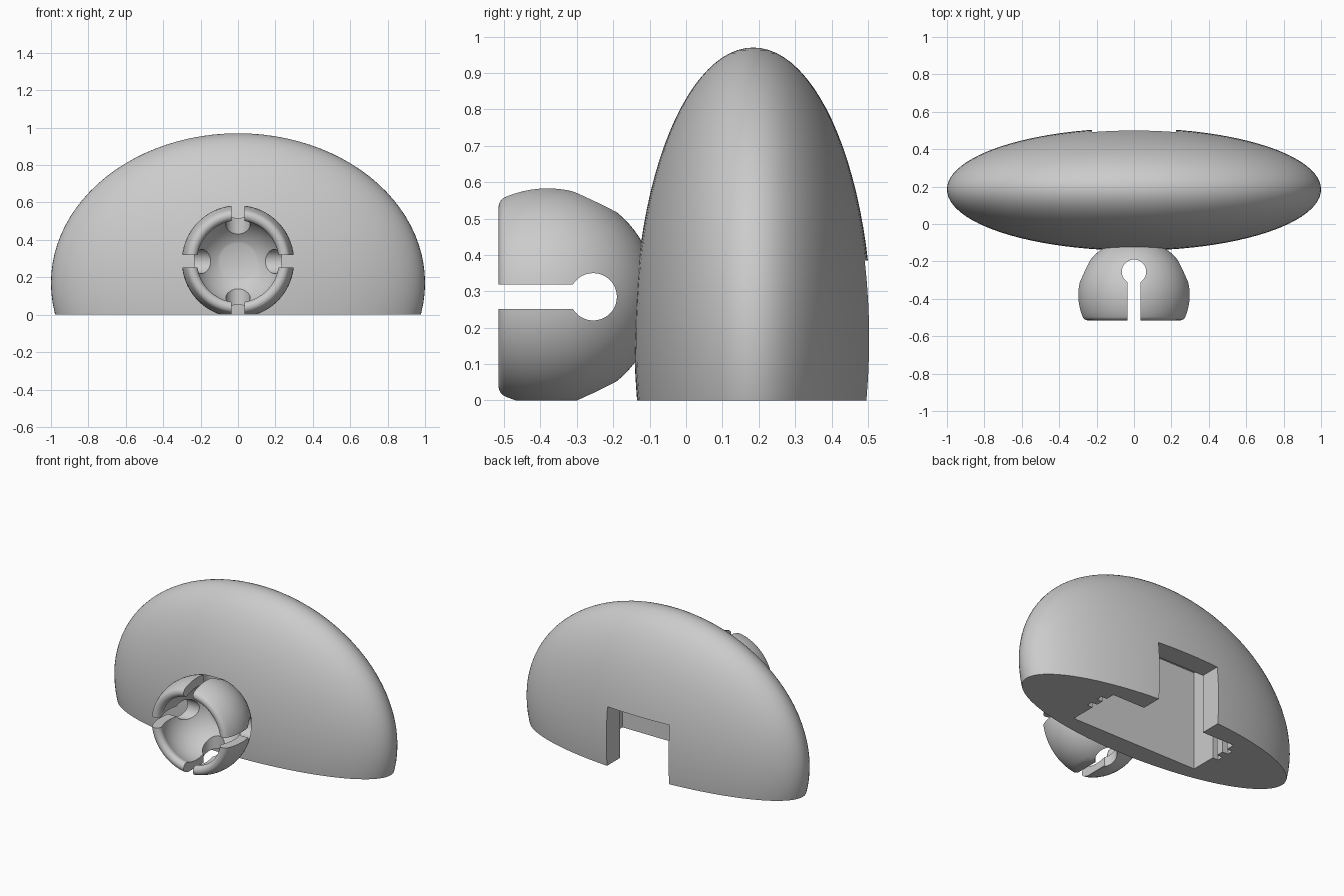
import bpy, bmesh, math
from mathutils import Matrix, Vector

if "Cube" in bpy.data.objects:
    bpy.data.objects.remove(bpy.data.objects["Cube"])

grey = bpy.data.materials.new("plain grey")
grey.diffuse_color = (0.6, 0.6, 0.6, 1)
grey.use_nodes = True
grey.node_tree.nodes["Principled BSDF"].inputs["Base Color"].default_value = grey.diffuse_color

CY, CZ = -0.38, 0.285          # socket centre
R_OUT, R_IN, LIP = 0.30, 0.24, 0.03


def make(name, bm):
    bmesh.ops.recalc_face_normals(bm, faces=bm.faces)
    me = bpy.data.meshes.new(name)
    bm.to_mesh(me)
    bm.free()
    me.materials.append(grey)
    ob = bpy.data.objects.new(name, me)
    bpy.context.collection.objects.link(ob)
    return ob


def box(name, x, y, z):
    bm = bmesh.new()
    mid = Vector([(a + b) / 2 for a, b in (x, y, z)])
    size = Vector([b - a for a, b in (x, y, z)])
    bmesh.ops.create_cube(bm, size=1, matrix=Matrix.Translation(mid) @ Matrix.Diagonal((*size, 1)))
    return make(name, bm)


def rod(name, axis, loc, radius, depth):
    bm = bmesh.new()
    turn = Matrix.Rotation(math.pi / 2, 4, 'Y') if axis == 'X' else Matrix()
    bmesh.ops.create_cone(bm, cap_ends=True, segments=48, radius1=radius, radius2=radius,
                          depth=depth, matrix=Matrix.Translation(loc) @ turn)
    return make(name, bm)


def combine(ob, other, op):
    mod = ob.modifiers.new(op, 'BOOLEAN')
    mod.operation, mod.solver, mod.object = op, 'EXACT', other
    bpy.context.view_layer.objects.active = ob
    bpy.ops.object.modifier_apply(modifier=mod.name)
    bpy.data.objects.remove(other)


# Rounded shell: a flattened ellipsoid
bm = bmesh.new()
bmesh.ops.create_uvsphere(bm, u_segments=96, v_segments=48, radius=1,
                          matrix=Matrix.Translation((0, 0.185, 0.17)) @ Matrix.Diagonal((1, 0.327, 0.8, 1)))
shell = make("shell_with_socket", bm)

# Ball socket: hollow sphere with a rounded lip, revolved about the y axis
lip_mid = R_OUT - LIP
a0 = math.acos(0.105 / lip_mid)             # lip angle from the front axis
a1 = math.pi - math.acos(0.22 / R_IN)       # edge of the flat cavity end
pts = []
for i in range(25):
    a = math.pi + (a0 - math.pi) * i / 24
    pts.append((R_OUT * math.sin(a), -R_OUT * math.cos(a)))
for i in range(1, 12):
    a = a0 - math.pi * i / 12
    pts.append((lip_mid * math.sin(a0) + LIP * math.sin(a),
                -lip_mid * math.cos(a0) - LIP * math.cos(a)))
for i in range(25):
    a = a0 + (a1 - a0) * i / 24
    pts.append((R_IN * math.sin(a), -R_IN * math.cos(a)))
pts.append((0, 0.22))
pts[0] = (0, R_OUT)
bm = bmesh.new()
vs = [bm.verts.new((r, CY + y, CZ)) for r, y in pts]
es = [bm.edges.new(p) for p in zip(vs, vs[1:])]
bmesh.ops.spin(bm, geom=vs + es, cent=(0, CY, CZ), axis=(0, 1, 0), angle=math.tau, steps=72)
bmesh.ops.remove_doubles(bm, verts=bm.verts, dist=1e-5)
socket = make("socket", bm)

# Keyhole slots across the socket, both ways
for axis in 'XZ':
    combine(socket, rod("slot_hole", axis, (0, -0.255, CZ), 0.065, 1), 'DIFFERENCE')
w, far = (-0.0335, 0.0335), (-0.5, 0.5)
combine(socket, box("slot_flat", far, (-0.6, -0.26), (CZ + w[0], CZ + w[1])), 'DIFFERENCE')
combine(socket, box("slot_upright", w, (-0.6, -0.26), (CZ - 0.5, CZ + 0.5)), 'DIFFERENCE')

combine(shell, socket, 'UNION')

# Flat base, inner pocket, rear opening and small side grooves
combine(shell, box("base_cut", (-2, 2), (-2, 2), (-2, 0)), 'DIFFERENCE')
combine(shell, box("pocket", (-0.46, 0.46), (0.0, 0.36), (-0.1, 0.65)), 'DIFFERENCE')
combine(shell, box("rear_opening", (-0.225, 0.225), (0.3, 0.8), (-0.1, 0.385)), 'DIFFERENCE')
for y in (0.17, 0.26):
    combine(shell, box("groove", (-0.5, 0.5), (y, y + 0.04), (-0.1, 0.5)), 'DIFFERENCE')

bpy.ops.object.select_all(action='DESELECT')
shell.select_set(True)
bpy.context.view_layer.objects.active = shell
bpy.ops.object.shade_smooth_by_angle(angle=math.radians(30))
